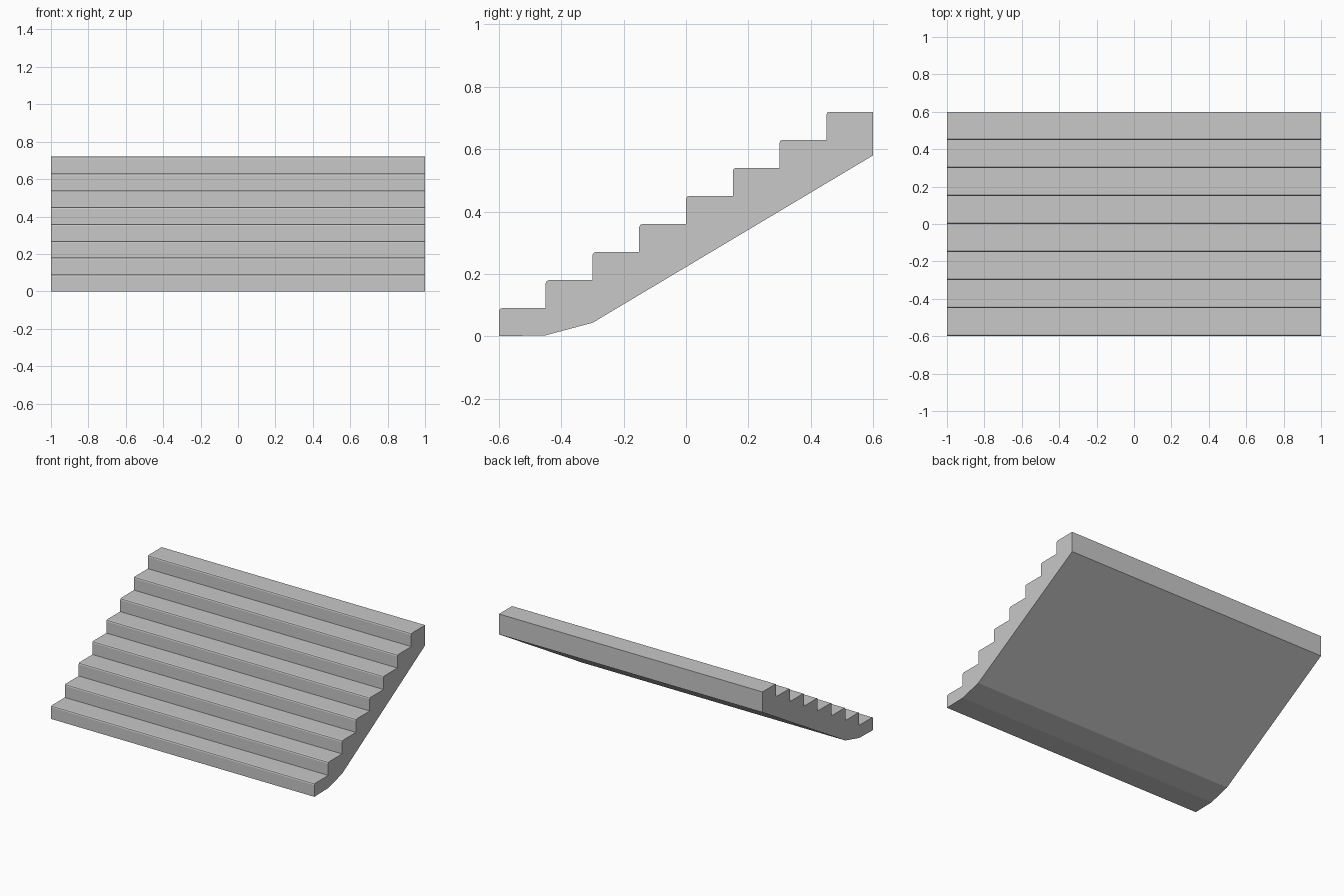
import bpy, bmesh
from mathutils import Vector

cube = bpy.data.objects.get("Cube")
if cube:
    bpy.data.objects.remove(cube)

STEPS, TREAD, RISE = 8, 0.15, 0.09
WIDTH, FRONT, NOSING = 2.0, -0.6, 0.01

# Plain grey stone
stone = bpy.data.materials.new("light_grey_stone")
stone.use_nodes = True
colour = (0.58, 0.58, 0.58, 1)
stone.diffuse_color = colour
stone.node_tree.nodes["Principled BSDF"].inputs["Base Color"].default_value = colour

# Side profile: stepped top, then the sloping underside
profile = [(FRONT, 0.0)]
for i in range(STEPS):
    y, z = FRONT + i * TREAD, (i + 1) * RISE
    profile += [(y, z), (y + TREAD, z)]
profile += [(0.6, 0.58), (-0.3, 0.043), (-0.45, 0.003)]

# Extrude the profile across the width
bm = bmesh.new()
side = bm.faces.new([bm.verts.new((-WIDTH / 2, y, z)) for y, z in profile])
extruded = bmesh.ops.extrude_face_region(bm, geom=[side])["geom"]
bmesh.ops.translate(bm, vec=Vector((WIDTH, 0, 0)),
                    verts=[v for v in extruded if isinstance(v, bmesh.types.BMVert)])
bmesh.ops.recalc_face_normals(bm, faces=bm.faces)


# Ease the front edge of every tread
def is_nosing(edge):
    a, b = (v.co for v in edge.verts)
    if abs(a.x - b.x) < WIDTH / 2:
        return False
    return any(abs(a.y - FRONT - i * TREAD) < 1e-4 and abs(a.z - (i + 1) * RISE) < 1e-4
               for i in range(STEPS))


bmesh.ops.bevel(bm, geom=[e for e in bm.edges if is_nosing(e)], offset=NOSING,
                offset_type='OFFSET', segments=2, profile=0.5, affect='EDGES')

mesh = bpy.data.meshes.new("stair_flight")
bm.to_mesh(mesh)
bm.free()
mesh.materials.append(stone)
stairs = bpy.data.objects.new("stair_flight", mesh)
bpy.context.collection.objects.link(stairs)
